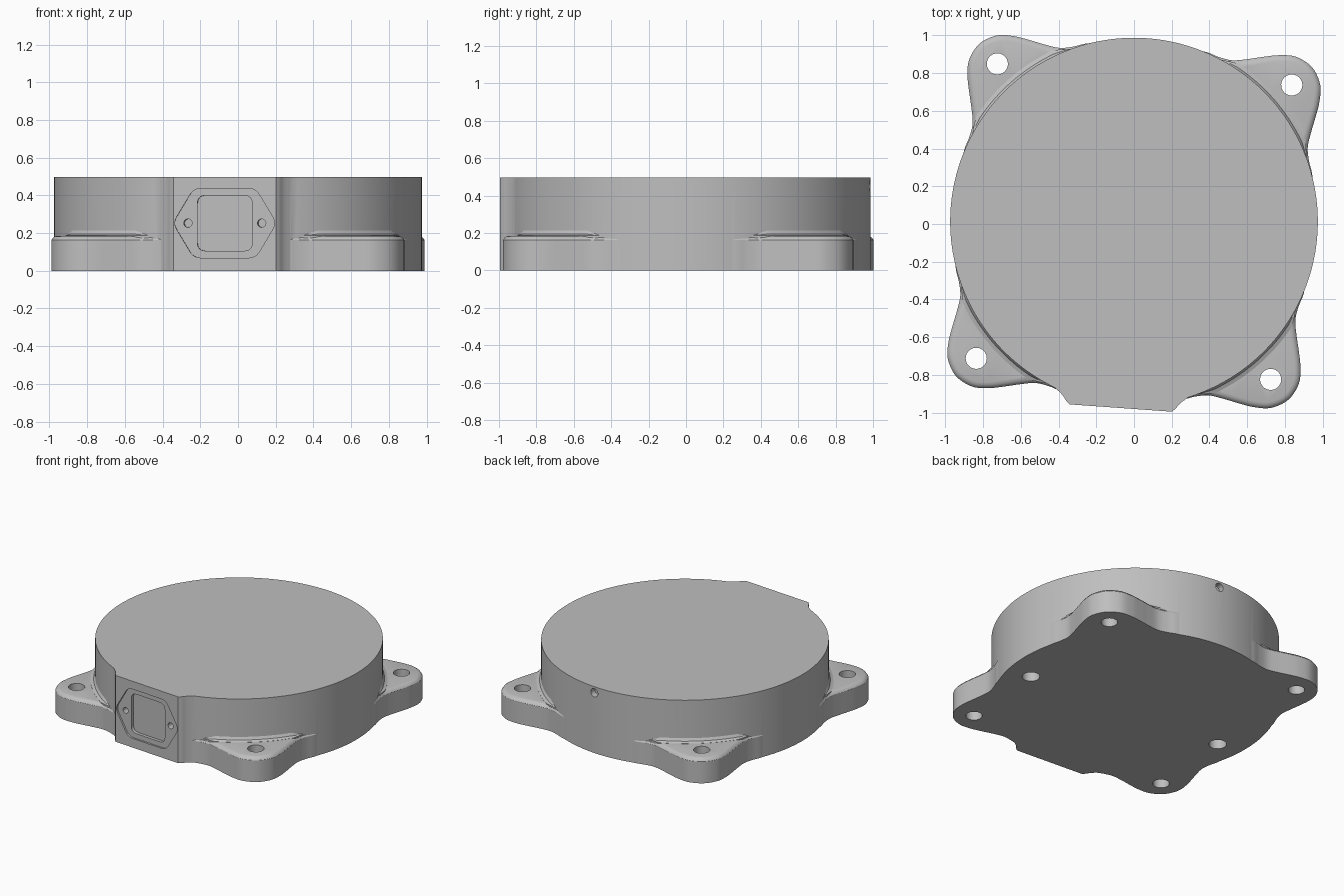
import bpy, bmesh
from math import sin, cos, pi, radians, atan2
from mathutils import Matrix, Vector

if "Cube" in bpy.data.objects:
    bpy.data.objects.remove(bpy.data.objects["Cube"])

HEIGHT, RADIUS, LUG_TOP = 0.496, 0.975, 0.185
PLACE = Matrix.Translation((0, 0.0125, 0)) @ Matrix.Rotation(radians(-4.1), 4, 'Z')

metal = bpy.data.materials.new("plain grey metal")
metal.use_nodes = True
GREY = (0.52, 0.52, 0.52, 1)
metal.diffuse_color = GREY
metal.node_tree.nodes["Principled BSDF"].inputs["Base Color"].default_value = GREY


def loft(name, rings, turn=0):
    """Closed solid skinned through matching rings of 3D points."""
    bm = bmesh.new()
    rows = [[bm.verts.new(p) for p in ring] for ring in rings]
    n = len(rows[0])
    for low, high in zip(rows, rows[1:]):
        for i in range(n):
            j = (i + 1) % n
            bm.faces.new((low[i], low[j], high[j], high[i]))
    bm.faces.new(rows[0][::-1])
    bm.faces.new(rows[-1])
    bmesh.ops.recalc_face_normals(bm, faces=bm.faces)
    bm.transform(PLACE @ Matrix.Rotation(turn, 4, 'Z'))
    mesh = bpy.data.meshes.new(name)
    bm.to_mesh(mesh)
    bm.free()
    mesh.materials.append(metal)
    obj = bpy.data.objects.new(name, mesh)
    bpy.context.collection.objects.link(obj)
    return obj


def upright(name, pts, z0, z1, turn=0):
    return loft(name, [[(x, y, z) for x, y in pts] for z in (z0, z1)], turn)


def sideways(name, pts, y0, y1):
    return loft(name, [[(x, y, z) for x, z in pts] for y in (y0, y1)])


def circle(cx, cy, r, n=32):
    return [(cx + r * cos(2 * pi * i / n), cy + r * sin(2 * pi * i / n)) for i in range(n)]


def rounded(corners, r, n=6):
    """Polygon with each corner replaced by a short curve."""
    out = []
    pts = [Vector(c) for c in corners]
    for i, p in enumerate(pts):
        a = p + (pts[i - 1] - p).normalized() * r
        b = p + (pts[(i + 1) % len(pts)] - p).normalized() * r
        for k in range(n + 1):
            t = k / n
            out.append(tuple(a * (1 - t) ** 2 + p * 2 * t * (1 - t) + b * t ** 2))
    return out


def spline(pts, n=5):
    """Smooth curve through the points."""
    p = [Vector(q) for q in pts]
    p = [2 * p[0] - p[1]] + p + [2 * p[-1] - p[-2]]
    out = []
    for a, b, c, d in zip(p, p[1:], p[2:], p[3:]):
        for k in range(n):
            t = k / n
            out.append(0.5 * (2 * b + (c - a) * t + (2 * a - 5 * b + 4 * c - d) * t ** 2
                              + (3 * b - a - 3 * c + d) * t ** 3))
    return out + [p[-2]]


# Round body with a flat front panel
flank = spline([(0.272, -0.991), (0.292, -0.972), (0.312, -0.945), (0.355, -0.908)], 3)
start = atan2(flank[-1].y, flank[-1].x)
sweep = 2 * pi - 2 * (start + pi / 2)
arc = [(RADIUS * cos(start + sweep * i / 180), RADIUS * sin(start + sweep * i / 180))
       for i in range(1, 180)]
outline = [tuple(p) for p in flank] + arc + [(-p.x, p.y) for p in reversed(flank)]
housing = upright("housing", outline, 0, HEIGHT)

# Mounting lug outline, flared into the body and mirrored about its axis
half = [(1.25, 0), (1.222, 0.098), (1.16, 0.163), (1.09, 0.212), (1.02, 0.257),
        (0.955, 0.305), (0.912, 0.365), (0.878, 0.43), (0.82, 0.5)]
edge = spline([(x, -y) for x, y in reversed(half[1:])] + half)


def inset(points, d):
    out = []
    for i, p in enumerate(points):
        along = (points[min(i + 1, len(points) - 1)] - points[max(i - 1, 0)]).normalized()
        out.append(p + Vector((-along.y, along.x)) * d)
    return out


def cove_section(angle):
    w = 0.03 * min(1, (radians(20.5) - abs(angle)) / radians(5)) + 0.001
    section = [(0.95, 0.17), (RADIUS + w, 0.17), (RADIUS + w, LUG_TOP + 0.001),
               (RADIUS + w * 0.35, LUG_TOP + w * 0.3),
               (RADIUS - 0.002, LUG_TOP + w), (0.95, LUG_TOP + w)]
    return [(r * cos(angle), r * sin(angle), z) for r, z in section]


adders, cutters = [], []
for k in range(4):
    turn = radians(45 + 90 * k)
    levels = [(0, 0), (0, 0.162), (0.008, 0.174), (0.018, 0.181), (0.032, LUG_TOP)]
    adders.append(loft("lug", [[(p.x, p.y, z) for p in inset(edge, d)] for d, z in levels], turn))
    adders.append(loft("lug_cove", [cove_section(radians(20.5 * i / 12)) for i in range(-12, 13)], turn))
    cutters.append(upright("lug_hole", circle(1.107, 0, 0.056), -0.1, 0.3, turn))

# Blind holes in the base
for s in (-1, 1):
    cutters.append(upright("base_hole", circle(s * 0.781, -0.126, 0.06), -0.1, 0.15))

# Front inlet: six-sided recess, socket pocket and two screw holes
MID = 0.2525
hexagon = [(0.275, MID), (0.165, MID + 0.184), (-0.165, MID + 0.184),
           (-0.275, MID), (-0.165, MID - 0.184), (0.165, MID - 0.184)]
square = [(0.146 * a, MID + 0.147 * b) for a, b in ((1, 1), (-1, 1), (-1, -1), (1, -1))]
cutters.append(sideways("inlet_recess", rounded(hexagon, 0.04), -1.1, -0.978))
cutters.append(sideways("socket_pocket", rounded(square, 0.045), -1.1, -0.955))
for s in (-1, 1):
    cutters.append(sideways("screw_hole", circle(s * 0.196, MID, 0.022, 24), -1.1, -0.92))

# Small stepped hole near the top of the back
cutters.append(sideways("back_hole", circle(0, 0.45, 0.031), 0.93, 1.1))
cutters.append(sideways("back_hole_core", circle(0, 0.45, 0.015, 20), 0.85, 1.1))

# Join and cut the solids
bpy.context.view_layer.objects.active = housing
for tools, operation in ((adders, 'UNION'), (cutters, 'DIFFERENCE')):
    for tool in tools:
        tool.hide_render = True
        mod = housing.modifiers.new(tool.name, 'BOOLEAN')
        mod.operation, mod.solver, mod.object = operation, 'EXACT', tool
        bpy.ops.object.modifier_apply(modifier=mod.name)
        bpy.data.objects.remove(tool)

bpy.ops.object.select_all(action='DESELECT')
housing.select_set(True)
bpy.ops.object.shade_smooth_by_angle(angle=radians(25))
